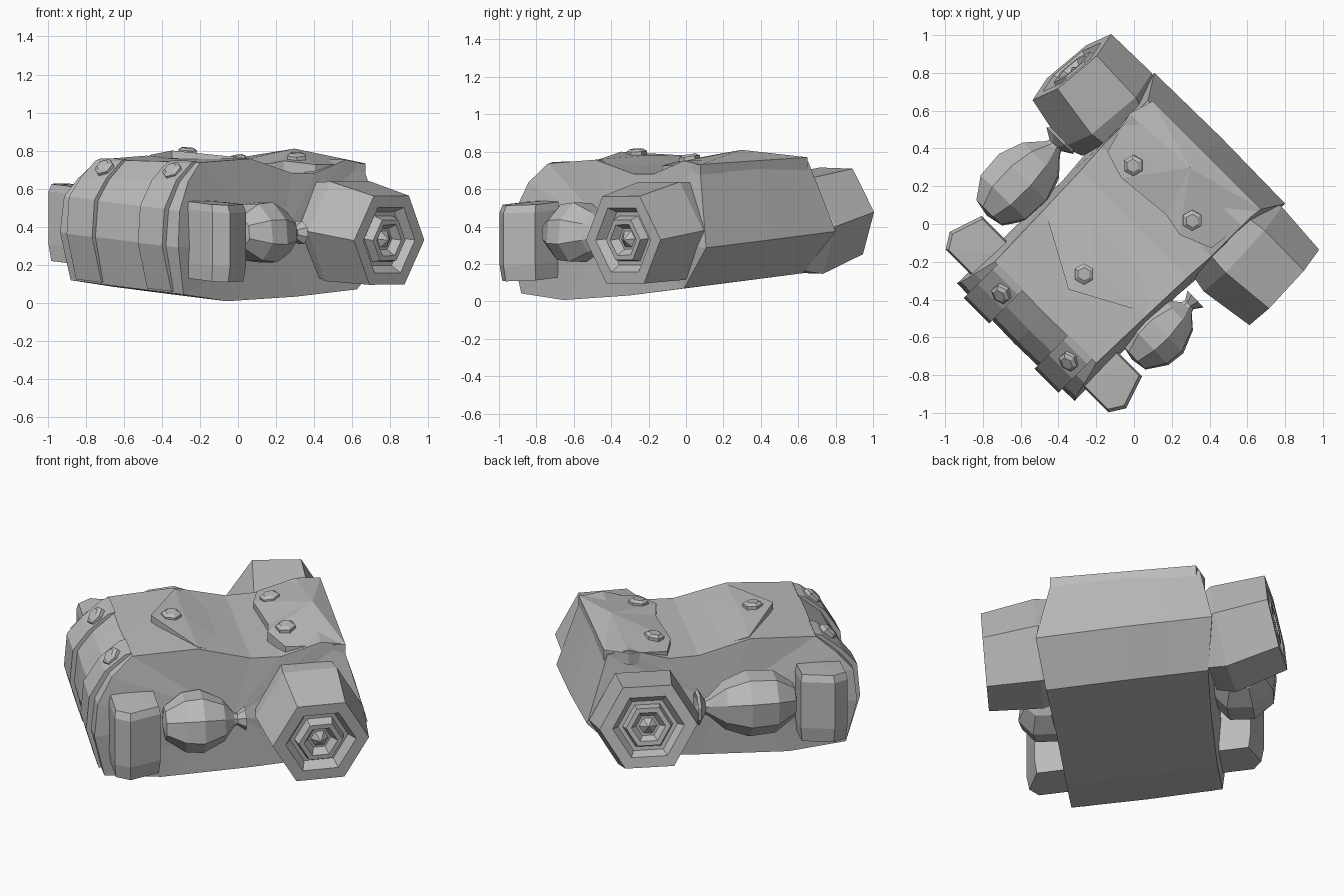
import bpy, bmesh, math
from mathutils import Vector, Matrix

if "Cube" in bpy.data.objects:
    bpy.data.objects.remove(bpy.data.objects["Cube"], do_unlink=True)

grey = bpy.data.materials.new("plain_grey")
grey.use_nodes = True
grey.diffuse_color = (0.5, 0.5, 0.5, 1)
grey.node_tree.nodes["Principled BSDF"].inputs["Base Color"].default_value = (0.5, 0.5, 0.5, 1)

# The bag lies on its back, turned diagonally and leaning a little to one side
LEAN = Matrix.Identity(4)
LEAN[2][1] = 0.09
PLACE = Matrix.Rotation(math.radians(45), 4, 'Z') @ LEAN


def finish(name, bm):
    bmesh.ops.recalc_face_normals(bm, faces=bm.faces)
    bm.transform(PLACE)
    mesh = bpy.data.meshes.new(name)
    bm.to_mesh(mesh)
    bm.free()
    mesh.materials.append(grey)
    obj = bpy.data.objects.new(name, mesh)
    bpy.context.scene.collection.objects.link(obj)
    return obj


def bridge(bm, a, b):
    n = len(a)
    for i in range(n):
        bm.faces.new((a[i], a[(i + 1) % n], b[(i + 1) % n], b[i]))


def fan(bm, ring, centre):
    c = bm.verts.new(centre)
    n = len(ring)
    for i in range(n):
        bm.faces.new((ring[i], ring[(i + 1) % n], c))


def loft(name, rings, cap_a, cap_b):
    bm = bmesh.new()
    loops = [[bm.verts.new(p) for p in ring] for ring in rings]
    for a, b in zip(loops, loops[1:]):
        bridge(bm, a, b)
    fan(bm, loops[0], cap_a)
    fan(bm, loops[-1], cap_b)
    return finish(name, bm)


def lathe(name, profile, sides, origin, axis, first):
    """Profile of (radius, distance) turned about an axis; the ends close to a point."""
    o, a = Vector(origin), Vector(axis).normalized()
    e1 = Vector(first)
    e1 = (e1 - a * e1.dot(a)).normalized()
    e2 = a.cross(e1)
    turns = [math.tau * i / sides for i in range(sides)]
    rings = [[o + a * d + (e1 * math.cos(t) + e2 * math.sin(t)) * r for t in turns]
             for r, d in profile[1:-1]]
    return loft(name, rings, o + a * profile[0][1], o + a * profile[-1][1])


def plate(name, outline, centre, thick):
    """Faceted plate with a raised centre."""
    bm = bmesh.new()
    top = [bm.verts.new(p) for p in outline]
    low = [bm.verts.new((x, y, z - thick)) for x, y, z in outline]
    bridge(bm, top, low)
    fan(bm, top, centre)
    fan(bm, low, (centre[0], centre[1], centre[2] - thick))
    return finish(name, bm)


def level(w, v):
    """The top stays nearly level although the base leans."""
    return w - 0.07 * v if w > 0.6 else w


# Body: side profile (length, height, half width) swept across the width
side = [(-.895, .33, .44), (-.835, .08, .42), (-.51, .045, .42), (0, .07, .43),
        (.44, .11, .45), (.65, .33, .49), (.52, .74, .41), (.40, .76, .41),
        (.17, .69, .41), (0, .69, .40), (-.30, .765, .39), (-.67, .745, .38),
        (-.79, .645, .41), (-.875, .52, .43)]
rings = []
for f in (-1, -.5, 0, .5, 1):
    s = 1 - 0.012 * abs(f)
    rings.append([(u * s, f * hw, level(w, f * hw)) for u, w, hw in side])
loft("bag_body", rings, (-.1, -.43, .38), (-.1, .43, .38))

# Two thin straps wrapped over the front end
strap = [(-.66, .752), (-.70, .74), (-.81, .65), (-.898, .525), (-.915, .33),
         (-.845, .09), (-.7, .10), (-.7, .6)]
for name, lo, hi in (("left_strap", .17, .36), ("right_strap", -.35, -.17)):
    loft(name, [[(u, v, level(w, v)) for u, w in strap] for v in (lo, hi)],
         (-.75, lo, .4), (-.75, hi, .4))

# Pointed front flap that sinks into the body, and the raised rear cover
plate("front_flap", [(-.49, 0, .80), (-.29, -.37, .792), (-.02, -.33, .705), (-.02, .33, .66),
                     (-.29, .37, .743)], (-.3, 0, .78), .04)
plate("rear_cover", [(.53, .39, .735), (.40, .43, .72), (.17, .37, .69), (.125, .22, .71),
                     (.155, -.085, .74), (.13, -.21, .765), (.20, -.38, .76), (.53, -.42, .77)],
      (.42, 0, .81), .07)

# Bedroll ends sticking out at each side, with ringed faces
for name, centre, axis, depth in (("right_roll", (.325, -.80, .40), (.04, -1, -.07), .5),
                                  ("left_roll", (.355, .82, .41), (.09, 1, .17), .40)):
    lathe(name, [(0, -depth), (.26, -depth), (.305, -.3), (.272, 0), (.20, 0), (.165, -.05),
                 (.14, -.05), (.125, 0), (.095, 0), (.065, -.04), (.05, -.04), (0, 0)],
          6, centre, axis, (1, 0, 0))

# Tied pouches
lathe("right_pouch", [(0, -.18), (.09, -.165), (.16, -.06), (.17, .04), (.115, .16), (.04, .22),
                      (.033, .24), (.065, .285), (0, .25)],
      8, (-.335, -.505, .415), (1, -.02, 0), (0, 1, .3))
lathe("left_pouch", [(0, -.20), (.10, -.18), (.18, -.07), (.19, .08), (.14, .21), (.055, .30),
                     (.045, .32), (.105, .355), (.09, .37), (0, .33)],
      8, (-.32, .585, .42), (1, .01, 0), (0, 1, .3))

# Five-sided side pockets, narrower at the base
plan = [(-.80, .34), (-.80, .61), (-.72, .66), (-.54, .60), (-.54, .34)]
for name, s in (("left_pocket", 1), ("right_pocket", -1)):
    levels = [(.165, .94), (.25, 1), (.53, 1), (.57, .93)]
    rings = [[(-.67 + (u + .67) * k, s * (.4 + (v - .4) * k), w) for u, v in plan]
             for w, k in levels]
    loft(name, rings, (-.67, .45 * s, .165), (-.67, .45 * s, .575))

# Six-sided studs
bolts = [("flap_stud", (-.375, 0, .78), (0, 0, 1)),
         ("left_cover_stud", (.22, .22, .72), (-.2, .1, 1)),
         ("right_cover_stud", (.233, -.205, .77), (-.1, 0, 1)),
         ("left_strap_stud", (-.75, .235, .68), (-.8, 0, .8)),
         ("right_strap_stud", (-.75, -.27, .71), (-.8, 0, .8))]
for name, spot, up in bolts:
    lathe(name, [(0, -.02), (.056, -.02), (.056, .022), (.035, .035), (0, .035)],
          6, spot, up, (.7, .7, 0))
